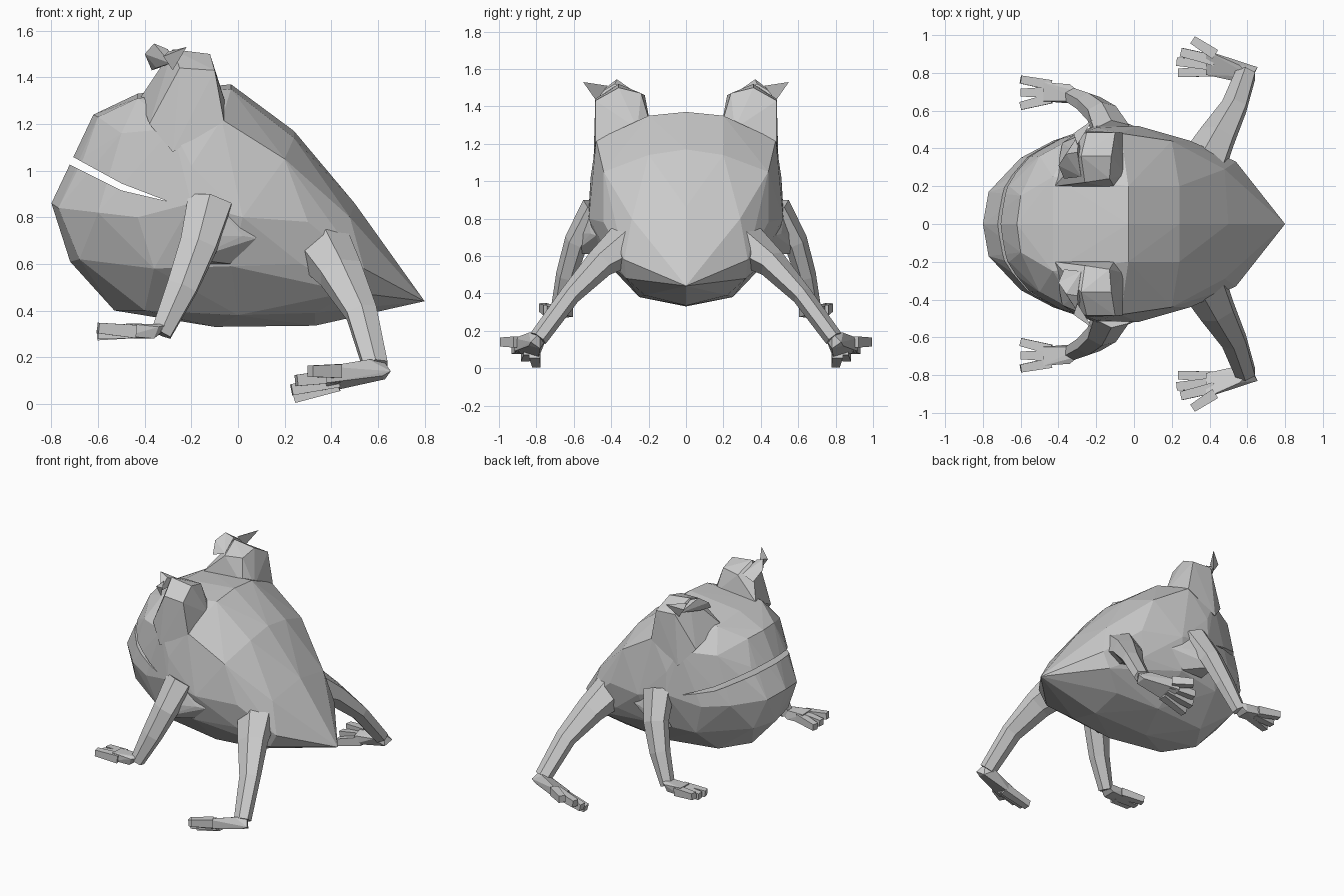
import bpy, bmesh, math
from mathutils import Vector


def finish(name, bm, mirror=True):
    bmesh.ops.recalc_face_normals(bm, faces=bm.faces)
    me = bpy.data.meshes.new(name)
    bm.to_mesh(me)
    bm.free()
    ob = bpy.data.objects.new(name, me)
    bpy.context.collection.objects.link(ob)
    if mirror:
        m = ob.modifiers.new("Mirror", 'MIRROR')
        m.use_axis = (False, True, False)
        m.use_mirror_merge = False
    return ob


def add_hull(bm, pts):
    vs = [bm.verts.new(p) for p in pts]
    bmesh.ops.convex_hull(bm, input=vs)
    loose = [v for v in vs if v.is_valid and not v.link_faces]
    bmesh.ops.delete(bm, geom=loose, context='VERTS')


def hull(name, pts, mirror=True):
    bm = bmesh.new()
    add_hull(bm, pts)
    return finish(name, bm, mirror)


def add_loft(bm, path, ref, n=6):
    """path: (x, y, z, half width, half height); first width follows ref."""
    P = [Vector(p[:3]) for p in path]
    rings = []
    for i, p in enumerate(path):
        t = (P[min(i + 1, len(P) - 1)] - P[max(i - 1, 0)]).normalized()
        r = Vector(ref)
        u = (r - t * r.dot(t)).normalized()
        v = t.cross(u)
        rings.append([bm.verts.new(P[i] + u * p[3] * math.cos(a) + v * p[4] * math.sin(a))
                      for a in [(k + .5) * math.tau / n for k in range(n)]])
    for a, b in zip(rings, rings[1:]):
        for k in range(n):
            j = (k + 1) % n
            bm.faces.new((a[k], a[j], b[j], b[k]))
    bm.faces.new(rings[0])
    bm.faces.new(rings[-1])


# Body: faceted egg from its centre profile and one side
centre = [(-.80, .86), (-.72, .61), (-.53, .40), (-.10, .33), (.33, .335), (.80, .44),
          (.68, .60), (.50, .86), (.24, 1.17), (-.03, 1.37), (-.43, 1.33), (-.62, 1.24)]
side = [(-.77, .17, .84), (-.60, .35, .82), (-.43, .44, .80), (-.20, .52, .86),
        (-.68, .20, .62), (-.36, .40, .58), (-.03, .45, .59), (.27, .41, .60),
        (-.40, .20, .40), (0, .25, .38), (.33, .22, .39), (.48, .32, .48),
        (.02, .52, .80), (.30, .44, .78), (.48, .29, .80), (.54, .33, .58),
        (-.20, .51, 1.02), (-.07, .48, 1.22), (.20, .44, 1.05), (-.28, .48, 1.18),
        (-.50, .36, 1.16), (-.66, .20, 1.06), (-.60, .15, 1.23), (-.43, .25, 1.31),
        (-.03, .20, 1.35), (.24, .20, 1.14)]
pts = [(x, 0, z) for x, z in centre] + [(x, s * y, z) for x, y, z in side for s in (1, -1)]
body = hull("body", pts, False)

# Mouth slit through the front of the head
wedge = [(-.30, .868), (-.50, .945), (-.71, 1.06), (-.92, 1.17), (-.92, 1.12),
         (-.71, 1.02), (-.50, .915)]
bm = bmesh.new()
f = bm.faces.new([bm.verts.new((x, -.9, z)) for x, z in wedge])
ext = bmesh.ops.extrude_face_region(bm, geom=[f])
bmesh.ops.translate(bm, vec=(0, 1.8, 0),
                    verts=[g for g in ext["geom"] if isinstance(g, bmesh.types.BMVert)])
bm.faces.new([v for v in bm.verts if v.co.y < 0]) if len(bm.faces) < 9 else None
cutter = finish("mouth_cutter", bm, False)
cutter.hide_render = True
cutter.display_type = 'WIRE'
mod = body.modifiers.new("Mouth", 'BOOLEAN')
mod.operation = 'DIFFERENCE'
mod.solver = 'EXACT'
mod.object = cutter

# Raised eye bulges
hull("eye_bulge", [(-.05, .26, 1.28), (-.06, .485, 1.21), (-.28, .495, 1.08), (-.38, .43, 1.20),
                   (-.42, .20, 1.31), (-.10, .19, 1.30), (-.13, .24, 1.47), (-.12, .36, 1.50),
                   (-.10, .485, 1.43), (-.25, .485, 1.44), (-.28, .36, 1.52), (-.26, .22, 1.46)])

# Brow knobs and pointed lashes
bm = bmesh.new()
add_hull(bm, [(-.40, .31, 1.50), (-.36, .37, 1.545), (-.30, .38, 1.52),
              (-.29, .48, 1.46), (-.35, .34, 1.44), (-.37, .24, 1.43), (-.28, .25, 1.46)])
add_hull(bm, [(-.30, .42, 1.51), (-.32, .48, 1.49), (-.28, .48, 1.43), (-.22, .55, 1.53)])
finish("brow", bm)

# Front legs, palms and three toes
bm = bmesh.new()
add_loft(bm, [(-.12, .48, .86, .11, .08), (-.17, .585, .68, .09, .065),
              (-.24, .64, .50, .075, .055), (-.33, .68, .30, .05, .045)], (1, 0, 0))
add_hull(bm, [(-.28, .65, .34), (-.29, .70, .34), (-.36, .64, .28), (-.36, .73, .28),
              (-.34, .74, .33), (-.48, .65, .34), (-.48, .75, .345),
              (-.48, .65, .28), (-.48, .75, .29)])
for y, z in ((.625, .295), (.695, .30), (.765, .325)):
    add_loft(bm, [(-.44, .70 + (y - .695) * .5, .31, .038, .04), (-.60, y, z, .03, .032)],
             (0, 1, 0), 4)
finish("front_leg", bm)

# Skin folds joining the front legs to the flanks
hull("shoulder_fold", [(.02, .51, .72), (.08, .48, .71), (-.03, .45, .60), (-.12, .57, .72),
                       (-.20, .60, .62), (-.10, .53, .86), (-.20, .45, .60)])

# Hind legs, palms and four toes
bm = bmesh.new()
add_loft(bm, [(.37, .32, .66, .13, .12), (.44, .46, .56, .105, .08),
              (.53, .62, .39, .075, .055), (.59, .79, .16, .06, .05)], (1, 0, 0))
add_hull(bm, [(.655, .83, .14), (.62, .78, .19), (.63, .78, .105), (.56, .75, .15),
              (.56, .84, .19), (.62, .84, .12), (.38, .92, .16), (.38, .92, .09),
              (.38, .79, .11), (.38, .79, .05)])
for x, y, z in ((.31, .975, .14), (.25, .91, .10), (.23, .86, .06), (.24, .80, .027)):
    add_loft(bm, [(.43, .85 + (y - .88) * .5, .11 + (z - .08) * .5, .04, .042),
                  (x, y, z, .032, .034)], (0, 1, 0), 4)
finish("hind_leg", bm)
